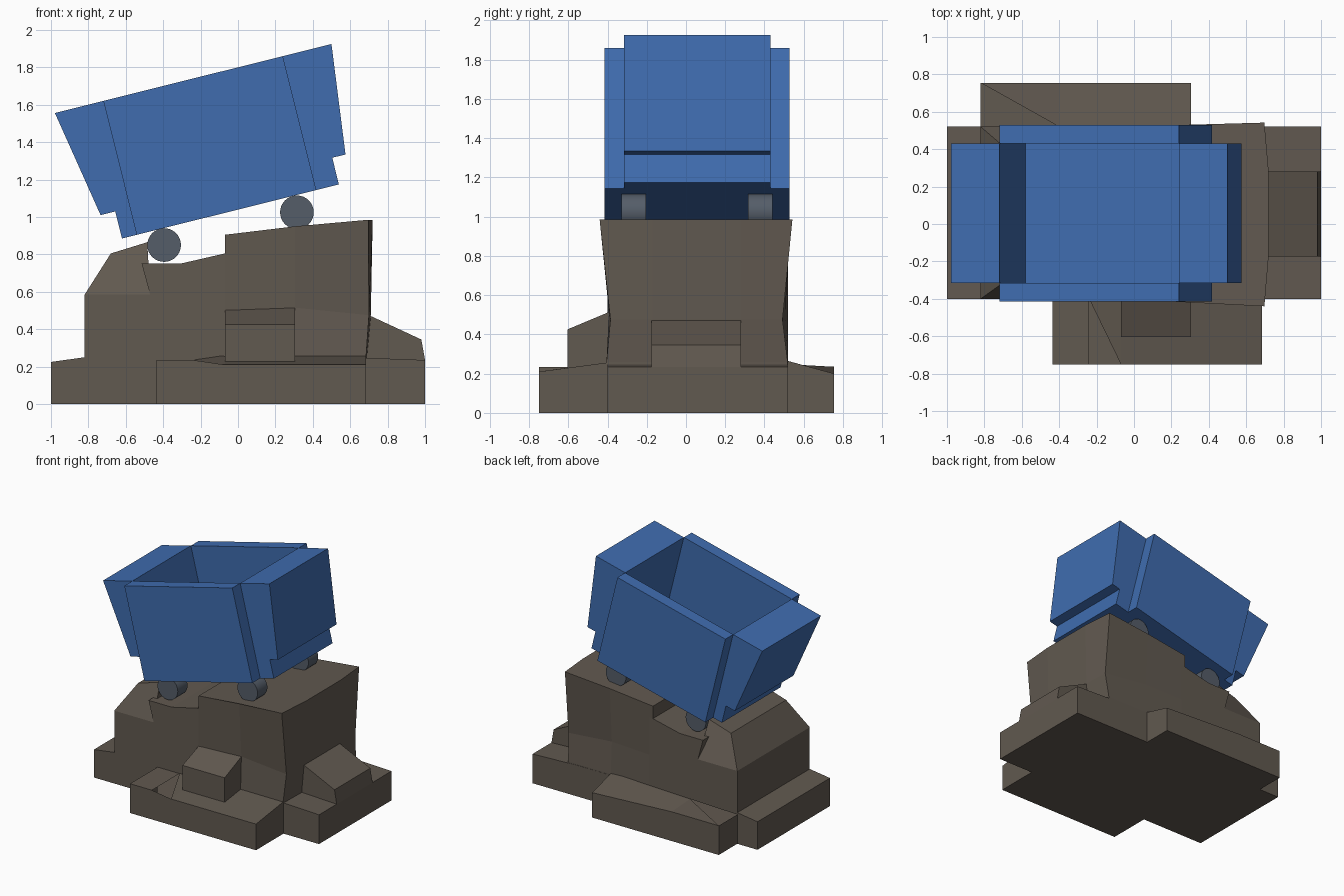
import bpy, bmesh, math
from mathutils import Matrix

if "Cube" in bpy.data.objects:
    bpy.data.objects.remove(bpy.data.objects["Cube"])


def material(name, rgb):
    m = bpy.data.materials.new(name)
    m.diffuse_color = (*rgb, 1)
    m.use_nodes = True
    m.node_tree.nodes["Principled BSDF"].inputs["Base Color"].default_value = m.diffuse_color
    return m


ROCK = material("rock_brown", (0.12, 0.10, 0.08))
BLUE = material("cart_blue", (0.05, 0.15, 0.43))
STEEL = material("wheel_grey", (0.09, 0.11, 0.14))


def loft(name, rings, mat):
    """Closed solid through rings that have equal point counts."""
    bm = bmesh.new()
    vs = [[bm.verts.new(p) for p in r] for r in rings]
    n = len(vs[0])
    for a, b in zip(vs, vs[1:]):
        for i in range(n):
            j = (i + 1) % n
            bm.faces.new((a[i], a[j], b[j], b[i]))
    bm.faces.new(vs[0])
    bm.faces.new(vs[-1][::-1])
    bmesh.ops.recalc_face_normals(bm, faces=bm.faces)
    me = bpy.data.meshes.new(name)
    bm.to_mesh(me)
    bm.free()
    me.materials.append(mat)
    ob = bpy.data.objects.new(name, me)
    bpy.context.collection.objects.link(ob)
    return ob


def extrude(name, profile, y0, y1, mat):
    return loft(name, [[(x, y, z) for x, z in profile] for y in (y0, y1)], mat)


def ledge(name, y_out, y_in, sections):
    """Sections along x: (x, outer height, inner height)."""
    return loft(name, [[(x, y_out, 0), (x, y_out, zo), (x, y_in, zi), (x, y_in, 0)]
                       for x, zo, zi in sections], ROCK)


# Rock core: stepped profile with the base slab
rock = extrude("rock", [(-1, 0), (1, 0), (1, .235), (.6, .25), (-.04, .25), (-.04, .81),
                        (-.07, .805), (-.31, .75), (-.515, .75), (-.47, .585),
                        (-.82, .585), (-.82, .25), (-1, .225)], -.4, .52, ROCK)

# Tall rock column that flares towards its top right
def column_ring(x_end, bulge, yf, yb, zs):
    z0, z1, z2 = zs
    return [(-.07, -.4, z0), (.305, (yf - .4) / 2, z1), (x_end, yf, z2),
            (x_end + bulge, -.17, z2), (x_end + bulge, .28, z2), (x_end, yb, z2),
            (.305, (yb + .52) / 2, z1), (-.07, .52, z0)]

column = loft("rock_column", [
    column_ring(.685, .0, -.402, .518, (.1, .1, .1)),
    column_ring(.685, .005, -.405, .518, (.26, .26, .26)),
    column_ring(.70, .01, -.385, .492, (.505, .515, .475)),
    column_ring(.697, .023, -.44, .542, (.905, .95, .985))], ROCK)

# Boulder on the low step
boulder = loft("rock_boulder", [
    [(-.82, -.4, .57), (-.47, -.4, .57), (-.47, .52, .57), (-.82, .52, .57)],
    [(-.82, -.4, .585), (-.47, -.4, .585), (-.47, .52, .585), (-.82, .52, .585)],
    [(-.68, -.3, .805), (-.485, -.3, .865), (-.485, .4, .865), (-.68, .4, .805)]], ROCK)

# Front and back ledges, and the two small sloped blocks
front = ledge("rock_front_ledge", -.75, -.36,
              [(-.435, .235, .235), (-.24, .235, .235), (-.07, .21, .26), (.685, .21, .262)])
back = ledge("rock_back_ledge", .755, .48,
             [(-.82, .235, .235), (-.4, .235, .25), (.305, .20, .275)])
front_block = loft("rock_front_block", [
    [(x, -.605, .15), (x, -.605, .425), (x, -.39, z), (x, -.3, z), (x, -.3, .15)]
    for x, z in ((-.07, .505), (.305, .515))], ROCK)
side_block = extrude("rock_side_block", [(.6, .15), (.997, .15), (1, .235), (.98, .345),
                                         (.7, .475), (.6, .475)], -.175, .28, ROCK)

# Merge all rock parts into one solid
parts = [column, boulder, front, back, front_block, side_block]
for p in parts:
    mod = rock.modifiers.new(p.name, 'BOOLEAN')
    mod.operation, mod.solver, mod.object = 'UNION', 'EXACT', p
deps = bpy.context.evaluated_depsgraph_get()
merged = bpy.data.meshes.new_from_object(rock.evaluated_get(deps))
rock.modifiers.clear()
rock.data = merged
for p in parts:
    bpy.data.objects.remove(p)

# Cart: built level, then tilted uphill
tilt = Matrix.Translation((-.62, 0, .885)) @ Matrix.Rotation(-math.radians(14), 4, 'Y')
tub = extrude("cart_tub", [(0, 0), (1.195, 0), (1.195, .147), (1.268, .147), (1.338, .738),
                           (1.07, .738), (1.07, .155), (.081, .155), (.081, .738),
                           (-.186, .738), (-.081, .149), (0, .149)], -.315, .43, BLUE)
tub.matrix_world = tilt
for name, y0, y1 in (("cart_front_panel", -.415, -.315), ("cart_back_panel", .43, .528)):
    panel = extrude(name, [(.081, 0), (1.07, 0), (1.07, .738), (.081, .738)], y0, y1, BLUE)
    panel.matrix_world = tilt

# Wheels
for end, x, z in (("low", -.395, .85), ("high", .315, 1.025)):
    for side, y in (("front", -.267), ("back", .378)):
        circle = [(x + .09 * math.cos(a), z + .09 * math.sin(a))
                  for a in (math.tau * i / 32 for i in range(32))]
        w = extrude(f"wheel_{end}_{side}", circle, y - .062, y + .062, STEEL)
        for f in w.data.polygons:
            f.use_smooth = len(f.vertices) == 4
